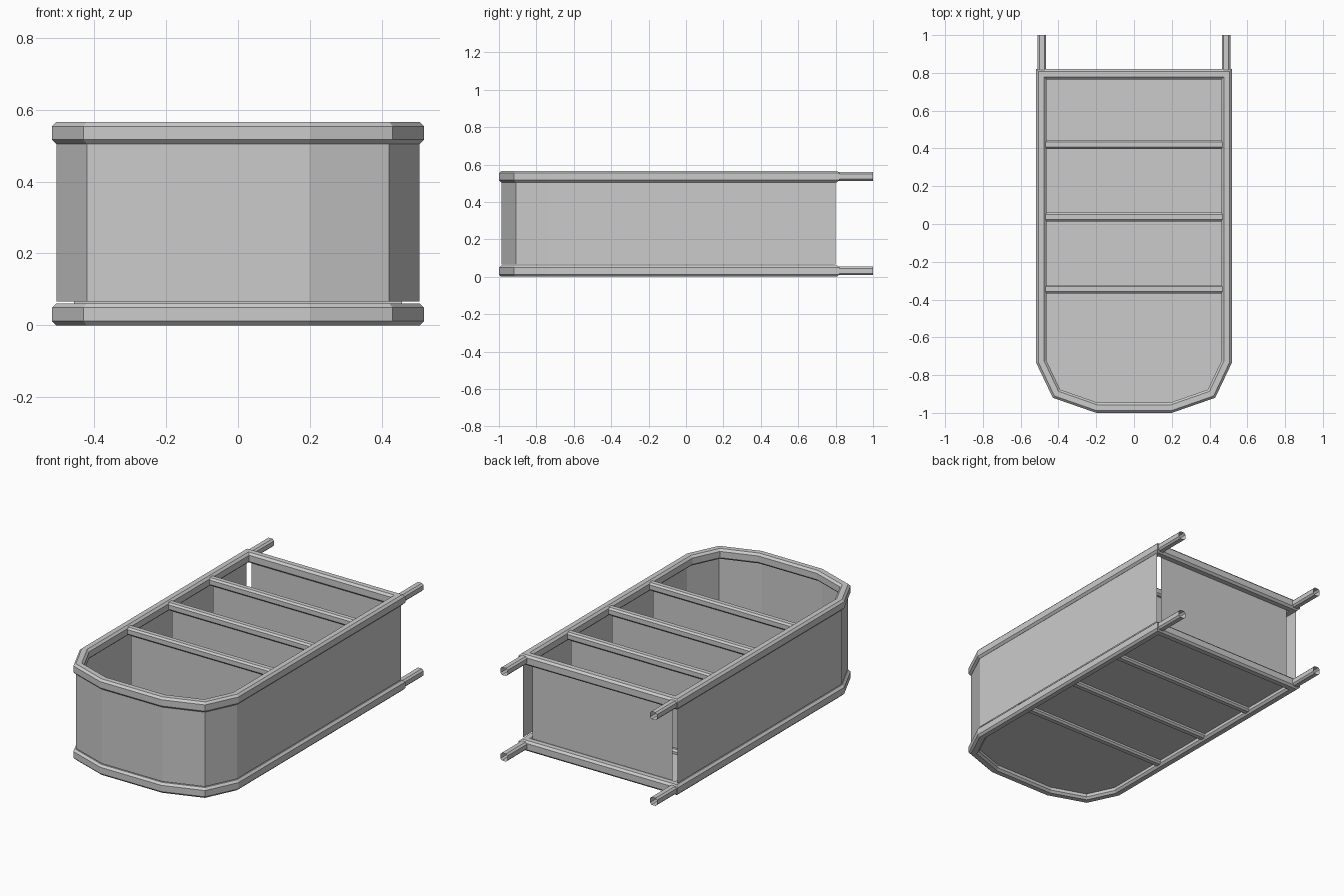
import bpy
import bmesh
from mathutils import Vector

if "Cube" in bpy.data.objects:
    bpy.data.objects.remove(bpy.data.objects["Cube"])

# Outer plan outline of the frame: square back, faceted rounded front
HALF = [(0.518, 0.82), (0.518, -0.735), (0.43, -0.92), (0.2, -1.0)]
OUTLINE = [Vector(p) for p in HALF] + [Vector((-x, y)) for x, y in reversed(HALF)]


def make(name, verts, faces):
    bm = bmesh.new()
    vs = [bm.verts.new(v) for v in verts]
    for f in faces:
        bm.faces.new([vs[i] for i in f])
    bmesh.ops.recalc_face_normals(bm, faces=bm.faces)
    me = bpy.data.meshes.new(name)
    bm.to_mesh(me)
    bm.free()
    ob = bpy.data.objects.new(name, me)
    bpy.context.collection.objects.link(ob)
    return ob


def inset(d):
    """Outline moved inwards by d with mitred corners."""
    out, n = [], len(OUTLINE)
    for i, p in enumerate(OUTLINE):
        a = (p - OUTLINE[i - 1]).normalized()
        b = (OUTLINE[(i + 1) % n] - p).normalized()
        na, nb = Vector((a.y, -a.x)), Vector((b.y, -b.x))
        m = (na + nb) / (1 + na.dot(nb))
        out.append(p + m * d)
    return out


def octagon(w, h, c):
    return [(c, 0), (w - c, 0), (w, c), (w, h - c),
            (w - c, h), (c, h), (0, h - c), (0, c)]


def frame(name, z):
    prof = octagon(0.054, 0.061, 0.012)
    verts = []
    for d, h in prof:
        verts += [(p.x, p.y, z + h) for p in inset(d)]
    n, m = len(OUTLINE), len(prof)
    faces = [(i * n + j, i * n + (j + 1) % n,
              (i + 1) % m * n + (j + 1) % n, (i + 1) % m * n + j)
             for i in range(m) for j in range(n)]
    make(name, verts, faces)


def tube(name, start, end, along_x):
    """Open-ended chamfered tube; start and end are the low corners."""
    prof = octagon(0.046, 0.046, 0.01)
    verts = []
    for s in (start, end):
        for u, h in prof:
            verts.append((s[0], s[1] + u, s[2] + h) if along_x
                         else (s[0] + u, s[1], s[2] + h))
    make(name, verts, [(i, (i + 1) % 8, 8 + (i + 1) % 8, 8 + i) for i in range(8)])


def panel(name, y, z0, z1):
    x = 0.457
    make(name, [(-x, y, z0), (x, y, z0), (x, y, z1), (-x, y, z1)], [(0, 1, 2, 3)])


# Upper and lower frames with their cross bars and projecting stubs
for level, z in (("lower", 0.0), ("upper", 0.505)):
    frame(level + "_frame", z)
    for i, y in enumerate((0.42, 0.037, -0.345)):
        tube(f"{level}_cross_bar_{i + 1}", (-0.47, y - 0.023, z + 0.008),
             (0.47, y - 0.023, z + 0.008), True)
    for side, x in (("left", -0.511), ("right", 0.465)):
        tube(f"{level}_{side}_stub", (x, 0.79, z + 0.008), (x, 1.0, z + 0.008), False)

# Outer wall wrapping the sides and front, open at the back
path = inset(0.013)
path[0].y = path[-1].y = 0.80
n = len(path)
make("outer_wall", [(p.x, p.y, z) for z in (0.066, 0.515) for p in path],
     [(i, i + 1, n + i + 1, n + i) for i in range(n - 1)])

# Back panel and inner dividers
panel("back_panel", 0.778, 0.062, 0.515)
for i, y in enumerate((0.42, 0.037, -0.345)):
    panel(f"divider_{i + 1}", y, 0.05, 0.52)

# Floor sheet inside the lower frame
make("floor", [(p.x, p.y, 0.03) for p in inset(0.045)], [tuple(range(n))])
